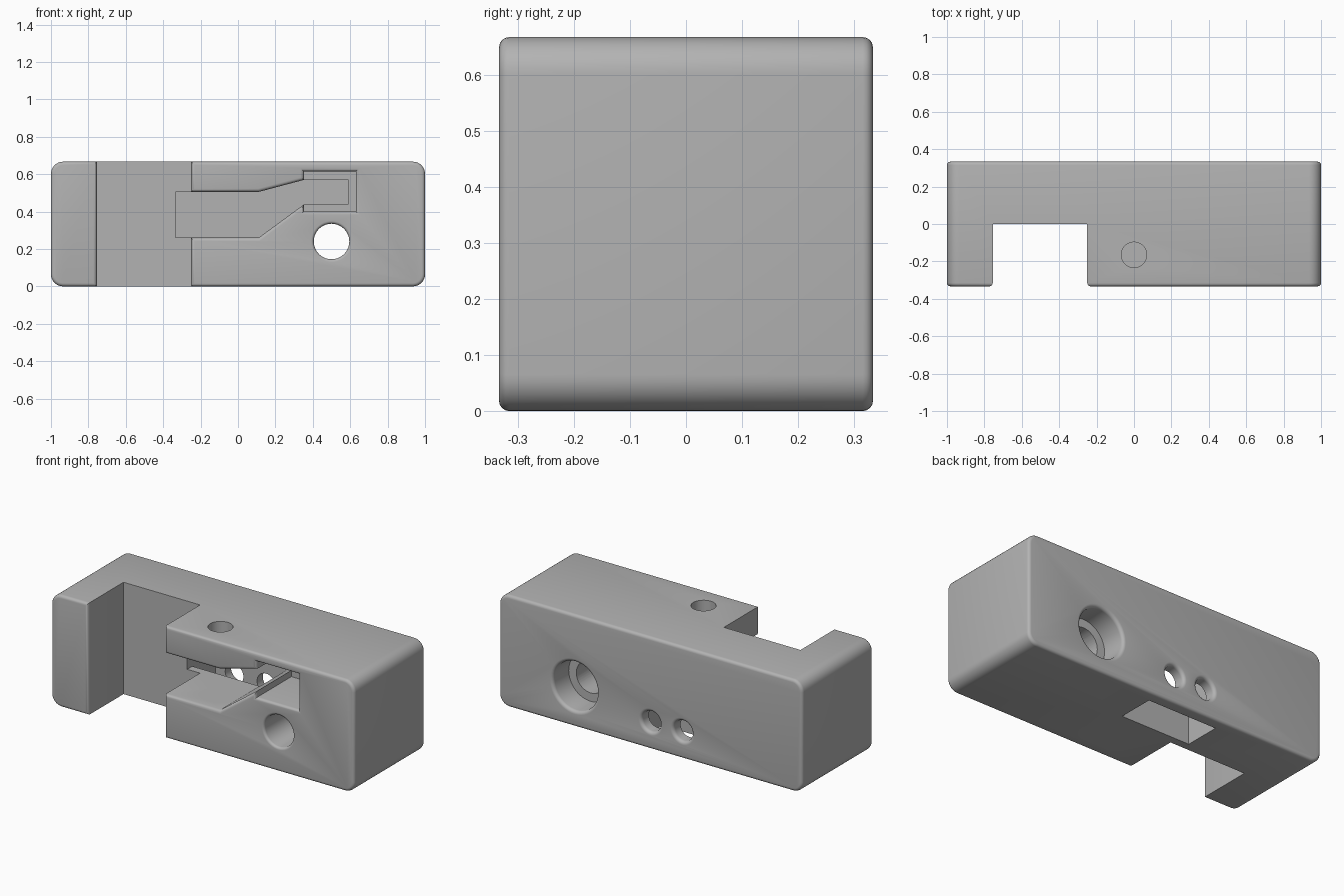
import bpy, bmesh, math
from mathutils import Matrix

cube = bpy.data.objects.get("Cube")
if cube:
    bpy.data.objects.remove(cube)

H = 2 / 3      # block height
D = 1 / 3      # half depth


def new_object(name, bm):
    bmesh.ops.recalc_face_normals(bm, faces=bm.faces)
    mesh = bpy.data.meshes.new(name)
    bm.to_mesh(mesh)
    bm.free()
    obj = bpy.data.objects.new(name, mesh)
    bpy.context.collection.objects.link(obj)
    return obj


def prism(points, shift):
    """Extrude a closed 3D outline along a vector."""
    bm = bmesh.new()
    face = bm.faces.new([bm.verts.new(p) for p in points])
    top = bmesh.ops.extrude_face_region(bm, geom=[face])["geom"]
    bmesh.ops.translate(bm, vec=shift, verts=[v for v in top if isinstance(v, bmesh.types.BMVert)])
    return bm


def front_cutter(name, outline, depth):
    return new_object(name, prism([(x, -0.4, z) for x, z in outline], (0, depth + 0.4, 0)))


def box_outline(x0, x1, z0, z1):
    return [(x0, z0), (x1, z0), (x1, z1), (x0, z1)]


def bore(name, r, length, flare, place):
    """Round cutter going down from its mouth at the origin, with a rounded rim."""
    profile = [(0, 0.1), (r + flare, 0.1)]
    for i in range(6):
        a = math.pi / 2 * i / 5
        profile.append((r + flare * (1 - math.sin(a)), -flare * (1 - math.cos(a))))
        if not flare:
            profile = [(0, 0.1), (r, 0.1)]
            break
    profile += [(r, -length), (0, -length)]
    bm = bmesh.new()
    verts = [bm.verts.new((x, 0, z)) for x, z in profile]
    edges = [bm.edges.new(pair) for pair in zip(verts, verts[1:])]
    bmesh.ops.spin(bm, geom=verts + edges, cent=(0, 0, 0), axis=(0, 0, 1),
                   angle=math.tau, steps=48)
    bmesh.ops.remove_doubles(bm, verts=bm.verts, dist=1e-5)
    bm.transform(place)
    return new_object(name, bm)


def cut(target, cutter):
    mod = target.modifiers.new("cut", "BOOLEAN")
    mod.operation = "DIFFERENCE"
    mod.solver = "EXACT"
    mod.object = cutter
    bpy.context.view_layer.objects.active = target
    bpy.ops.object.modifier_apply(modifier=mod.name)
    bpy.data.objects.remove(cutter)


def bevel(bm, edges, size, segments):
    bmesh.ops.bevel(bm, geom=edges, offset=size, segments=segments, profile=0.5,
                    affect="EDGES", clamp_overlap=False)


# Main block with the open notch in front
plan = [(-1, -D), (-0.755, -D), (-0.755, 0), (-0.25, 0), (-0.25, -D), (1, -D), (1, D), (-1, D)]
bm = prism([(x, y, 0) for x, y in plan], (0, 0, H))
ends = [e for e in bm.edges
        if all(abs(abs(v.co.x) - 1) < 1e-4 for v in e.verts)
        and abs(e.verts[0].co.y - e.verts[1].co.y) > 0.5]
bevel(bm, ends, 0.065, 8)
body = new_object("clamp_block", bm)

# Lever slot, its wider end recess, and the pocket open to the underside
lever = [(-0.335, 0.26), (0.11, 0.26), (0.355, 0.44), (0.59, 0.44),
         (0.59, 0.57), (0.355, 0.57), (0.11, 0.505), (-0.335, 0.505)]
cut(body, front_cutter("lever_cutter", lever, 0.265))
cut(body, front_cutter("recess_cutter", box_outline(0.352, 0.63, 0.40, 0.615), 0))
pocket = [(-0.335, 0.047), (0.12, 0.047), (0.12, 0.265), (-0.335, 0.265)]
cut(body, new_object("pocket_cutter", prism([(x, y, -0.1) for x, y in pocket], (0, 0, 0.4))))

# Rounded rims of the front and back faces
bm = bmesh.new()
bm.from_mesh(body.data)
rim = [e for e in bm.edges
       if all(abs(abs(v.co.y) - D) < 1e-4 for v in e.verts)
       and e.verts[0].co.y * e.verts[1].co.y > 0
       and any(abs(f.normal.y) < 0.5 for f in e.link_faces)]
bevel(bm, rim, 0.018, 4)
bm.to_mesh(body.data)
bm.free()

# Round holes
from_front = Matrix.Rotation(math.pi / 2, 4, "X")
from_back = Matrix.Rotation(-math.pi / 2, 4, "X")
from_below = Matrix.Rotation(math.pi, 4, "X")
holes = [
    ("screw_hole", 0.095, 0.6, 0.015, Matrix.Translation((0.5, -D, 0.24)) @ from_front),
    ("screw_head_hole", 0.145, 0.15, 0.02, Matrix.Translation((0.5, D, 0.24)) @ from_back),
    ("pin_hole_a", 0.06, 0.15, 0.02, Matrix.Translation((0, D, 0.163)) @ from_back),
    ("pin_hole_b", 0.06, 0.15, 0.02, Matrix.Translation((-0.21, D, 0.163)) @ from_back),
    ("top_hole", 0.068, 0.3, 0, Matrix.Translation((0, -0.165, H))),
    ("lower_hole", 0.1, 0.32, 0, Matrix.Translation((0, -0.165, 0)) @ from_below),
]
for hole in holes:
    cut(body, bore(*hole))

# Single grey finish
grey = bpy.data.materials.new("plain_grey")
grey.use_nodes = True
colour = (0.45, 0.45, 0.45, 1)
grey.diffuse_color = colour
grey.node_tree.nodes["Principled BSDF"].inputs["Base Color"].default_value = colour
body.data.materials.clear()
body.data.materials.append(grey)

bpy.ops.object.select_all(action="DESELECT")
body.select_set(True)
bpy.context.view_layer.objects.active = body
bpy.ops.object.shade_smooth_by_angle(angle=math.radians(32))
